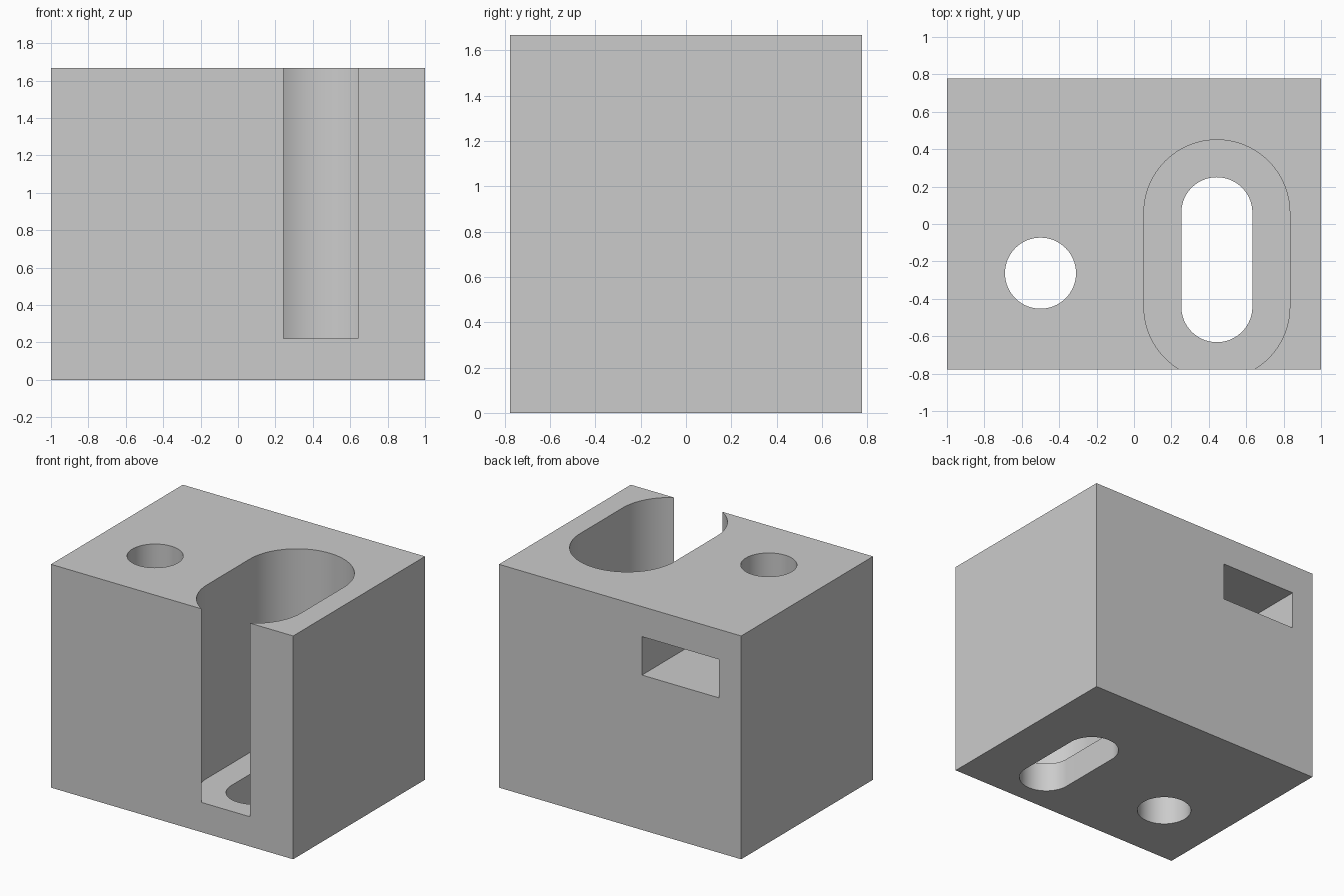
import bpy
import bmesh
from math import sin, cos, pi

default = bpy.data.objects.get("Cube")
if default:
    bpy.data.objects.remove(default, do_unlink=True)

WIDTH, DEPTH, HEIGHT = 2.0, 1.555, 1.667
SLOT_X, SLOT_BACK, SLOT_FRONT = 0.443, 0.06, -0.442
BOLT_X, BOLT_Y, BOLT_R = -0.5, -0.263, 0.19
NUT_HALF = 0.319

grey = bpy.data.materials.new("plain grey")
grey.use_nodes = True
colour = (0.6, 0.6, 0.6, 1)
grey.diffuse_color = colour
grey.node_tree.nodes["Principled BSDF"].inputs["Base Color"].default_value = colour


def prism(name, outline, bottom, top):
    """Extrude a counter-clockwise outline from bottom to top."""
    bm = bmesh.new()
    base = bm.faces.new([bm.verts.new((x, y, bottom)) for x, y in outline])
    ext = bmesh.ops.extrude_face_region(bm, geom=[base], use_keep_orig=True)
    for v in ext["geom"]:
        if isinstance(v, bmesh.types.BMVert):
            v.co.z = top
    bmesh.ops.recalc_face_normals(bm, faces=bm.faces)
    mesh = bpy.data.meshes.new(name)
    bm.to_mesh(mesh)
    bm.free()
    mesh.materials.append(grey)
    obj = bpy.data.objects.new(name, mesh)
    bpy.context.collection.objects.link(obj)
    return obj


def arc(cx, cy, r, start, end, steps):
    angles = [start + (end - start) * i / steps for i in range(steps + 1)]
    return [(cx + r * cos(a), cy + r * sin(a)) for a in angles]


def stadium(r):
    return (arc(SLOT_X, SLOT_BACK, r, 0, pi, 48)
            + arc(SLOT_X, SLOT_FRONT, r, pi, 2 * pi, 48))


# Solid block
w, d = WIDTH / 2, DEPTH / 2
block = prism("block", [(-w, -d), (w, -d), (w, d), (-w, d)], 0, HEIGHT)

# Deep pocket open at the front, through slot, bolt hole, hexagonal nut trap
nut_outline = (arc(BOLT_X, BOLT_Y, NUT_HALF / cos(pi / 6), 7 * pi / 6, 11 * pi / 6, 2)
               + [(BOLT_X + NUT_HALF, 1), (BOLT_X - NUT_HALF, 1)])
cutters = [
    prism("pocket_cutter", stadium(0.39), 0.222, 2),
    prism("slot_cutter", stadium(BOLT_R), -0.2, 0.5),
    prism("bolt_hole_cutter", arc(BOLT_X, BOLT_Y, BOLT_R, 0, 2 * pi, 64)[:-1], -0.2, 2),
    prism("nut_trap_cutter", nut_outline, 1.156, 1.443),
]

bpy.ops.object.select_all(action="DESELECT")
block.select_set(True)
bpy.context.view_layer.objects.active = block
for cutter in cutters:
    cutter.hide_render = True
    mod = block.modifiers.new(cutter.name, "BOOLEAN")
    mod.operation = "DIFFERENCE"
    mod.solver = "EXACT"
    mod.object = cutter
    bpy.ops.object.modifier_apply(modifier=mod.name)
    bpy.data.objects.remove(cutter, do_unlink=True)

bpy.ops.object.shade_smooth_by_angle(angle=pi / 6)
